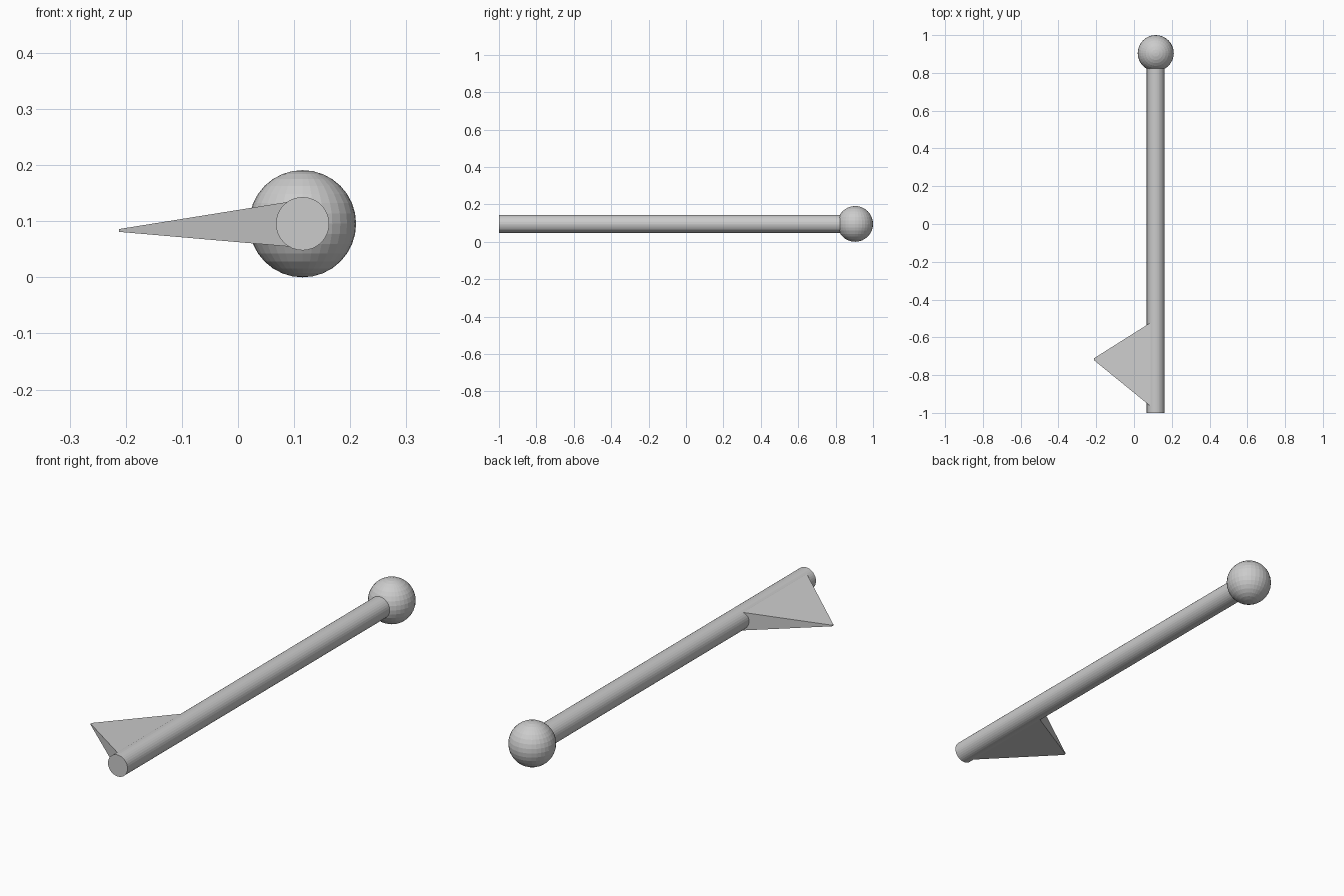
import bpy, bmesh
from math import pi

if "Cube" in bpy.data.objects:
    bpy.data.objects.remove(bpy.data.objects["Cube"])

X, Z = 0.115, 0.0955   # shared axis of shaft and ball


def make_fin(name, root, tip):
    """Tapered blade between two rectangles (x, y0, y1, z0, z1)."""
    bm = bmesh.new()
    rings = []
    for x, y0, y1, z0, z1 in (root, tip):
        rings.append([bm.verts.new((x, y, z))
                      for y, z in ((y0, z0), (y1, z0), (y1, z1), (y0, z1))])
    a, b = rings
    bm.faces.new(a)
    bm.faces.new(b[::-1])
    for i in range(4):
        j = (i + 1) % 4
        bm.faces.new((a[i], b[i], b[j], a[j]))
    bmesh.ops.recalc_face_normals(bm, faces=bm.faces[:])
    mesh = bpy.data.meshes.new(name)
    bm.to_mesh(mesh)
    bm.free()
    obj = bpy.data.objects.new(name, mesh)
    bpy.context.collection.objects.link(obj)


# Long round shaft, running into the ball
y_start, y_end = -1.0, 0.86
bpy.ops.mesh.primitive_cylinder_add(
    vertices=32, radius=0.0475, depth=y_end - y_start,
    location=(X, (y_start + y_end) / 2, Z), rotation=(pi / 2, 0, 0))
bpy.context.object.name = "shaft"

# Ball at the back end
bpy.ops.mesh.primitive_uv_sphere_add(
    segments=32, ring_count=16, radius=0.0955, location=(X, 0.9045, Z))
bpy.context.object.name = "ball"

# Side fin, tapering to a small tip
make_fin("fin",
         root=(0.112, -0.985, -0.507, 0.053, 0.138),
         tip=(-0.212, -0.721, -0.711, 0.081, 0.086))
